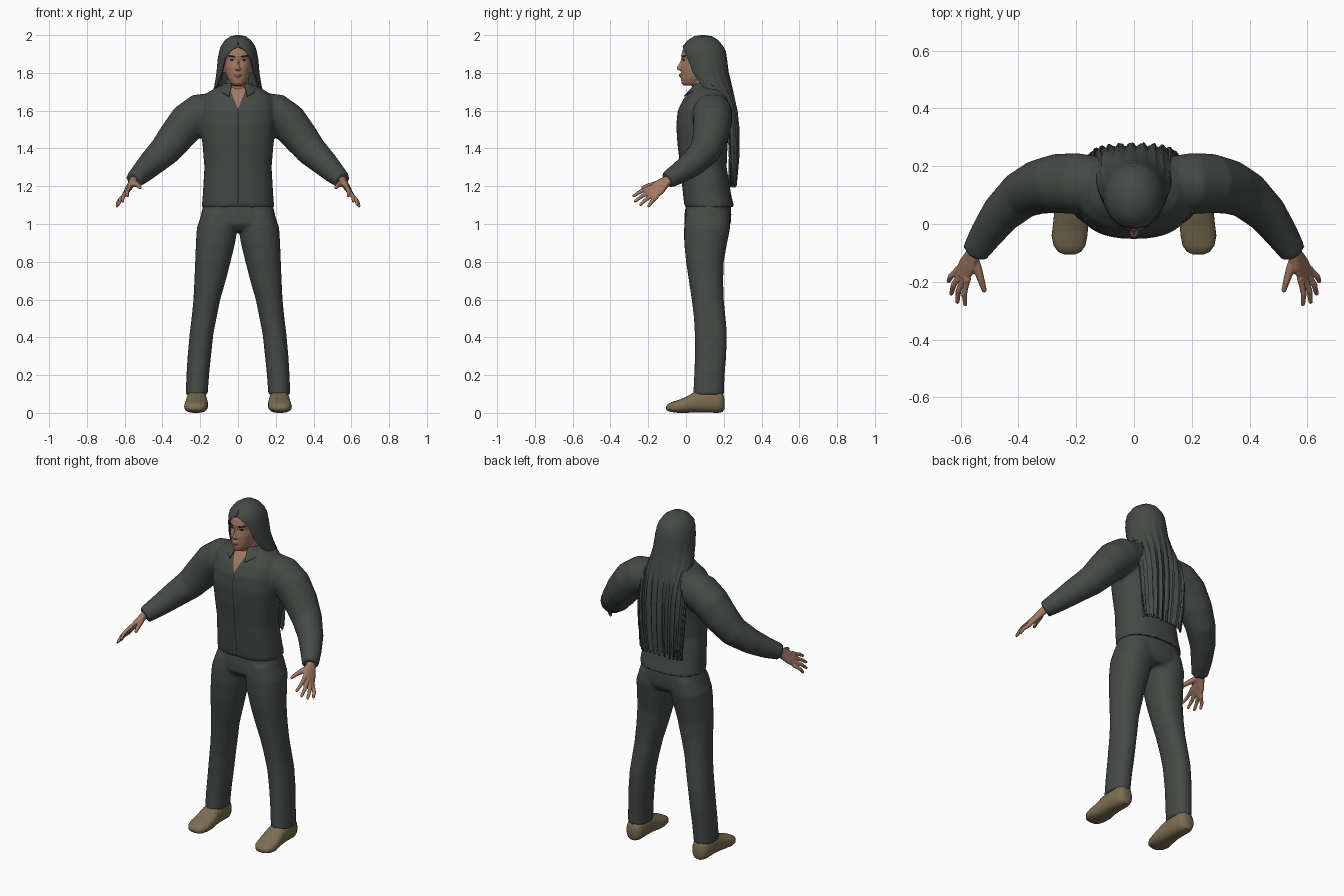
import bpy, bmesh, math
from mathutils import Vector as V

if "Cube" in bpy.data.objects:
    bpy.data.objects.remove(bpy.data.objects["Cube"])


def mat(name, rgb):
    m = bpy.data.materials.new(name)
    m.diffuse_color = (*rgb, 1)
    m.use_nodes = True
    m.node_tree.nodes["Principled BSDF"].inputs["Base Color"].default_value = m.diffuse_color
    return m


CLOTH = mat("dark grey green", (0.058, 0.069, 0.062))
SKIN = mat("skin", (0.36, 0.19, 0.125))
SHOE = mat("tan brown", (0.20, 0.155, 0.085))
DARK = mat("near black", (0.012, 0.011, 0.01))
LIPS = mat("lip red brown", (0.25, 0.10, 0.075))
WHITE = mat("eye white", (0.45, 0.40, 0.36))


def sp(a, e):
    return math.copysign(abs(a) ** (2 / e), a)


def loft(bm, rings, n=28, e=2.0):
    """Skin a closed skin over rings given as (centre, half axis, half axis)."""
    rows = []
    for c, u, v in rings:
        ang = [2 * math.pi * i / n for i in range(n)]
        rows.append([bm.verts.new(V(c) + V(u) * sp(math.cos(a), e) + V(v) * sp(math.sin(a), e)) for a in ang])
    faces = [bm.faces.new((r[i], r[(i + 1) % n], q[(i + 1) % n], q[i]))
             for r, q in zip(rows, rows[1:]) for i in range(n)]
    faces += [bm.faces.new(rows[0]), bm.faces.new(rows[-1])]
    bmesh.ops.recalc_face_normals(bm, faces=faces)


def stack(bm, levels, e=2.0, n=28):
    """Upright body: (z, centre x, front y, back y, half width)."""
    loft(bm, [((x, (f + b) / 2, z), (w, 0, 0), (0, (b - f) / 2, 0)) for z, x, f, b, w in levels], n, e)


def tube(bm, pts, radii, n=20, round_end=False):
    pts, radii = [V(p) for p in pts], list(radii)
    if round_end:
        d = (pts[-1] - pts[-2]).normalized()
        pts.append(pts[-1] + d * radii[-1] * 0.7)
        radii.append(radii[-1] * 0.6)
    rings = []
    for i, p in enumerate(pts):
        t = (pts[min(i + 1, len(pts) - 1)] - pts[max(i - 1, 0)]).normalized()
        u = t.cross(V((0, 1, 0.3))).normalized()
        rings.append((p, u * radii[i], t.cross(u).normalized() * radii[i]))
    loft(bm, rings, n)


def finish(name, bm, mats, voxel=0, smooth=0, thick=0):
    """Turn the bmesh into an object, merging overlapping pieces if asked."""
    me = bpy.data.meshes.new(name)
    bm.to_mesh(me)
    bm.free()
    ob = bpy.data.objects.new(name, me)
    bpy.context.collection.objects.link(ob)
    if thick:
        m = ob.modifiers.new("thickness", 'SOLIDIFY')
        m.thickness, m.offset = thick, -1
    if voxel:
        m = ob.modifiers.new("merge", 'REMESH')
        m.mode, m.voxel_size = 'VOXEL', voxel
    if smooth:
        m = ob.modifiers.new("soften", 'SMOOTH')
        m.factor, m.iterations = 0.5, smooth
    dg = bpy.context.evaluated_depsgraph_get()
    ob.data = bpy.data.meshes.new_from_object(ob.evaluated_get(dg))
    ob.modifiers.clear()
    ob.data.materials.clear()
    for m in mats:
        ob.data.materials.append(m)
    for p in ob.data.polygons:
        p.use_smooth, p.material_index = True, 0
    bpy.ops.object.select_all(action='DESELECT')
    ob.select_set(True)
    bpy.context.view_layer.objects.active = ob
    bpy.ops.object.shade_smooth_by_angle(angle=math.radians(50))
    return ob


# shirt: torso and both sleeves merged
bm = bmesh.new()
stack(bm, [(1.09, 0, -.008, .255, .192), (1.15, 0, -.015, .24, .187), (1.3, 0, -.03, .215, .178),
           (1.42, 0, -.045, .22, .188), (1.52, 0, -.052, .235, .2), (1.6, 0, -.044, .24, .2),
           (1.66, 0, -.015, .238, .19), (1.70, 0, .018, .225, .155), (1.735, 0, .05, .19, .09)], 2.4, 40)
for s in (-1, 1):
    tube(bm, [(s * .1, .14, 1.61), (s * .2, .14, 1.585), (s * .265, .14, 1.54), (s * .33, .128, 1.46),
              (s * .39, .1, 1.385), (s * .46, .035, 1.32), (s * .51, -.035, 1.27), (s * .552, -.1, 1.232)],
         [.09, .106, .103, .094, .083, .07, .058, .046], 28)
shirt = finish("shirt", bm, [CLOTH, SKIN, DARK], 0.01, 5)

# open neck and front seam cut into the shirt
NOTCH, SLOPE = 1.61, 0.42
bm = bmesh.new()
bm.from_mesh(shirt.data)
for s in (-1, 1):
    for co, no in (((0, 0, NOTCH), (s, 0, -SLOPE)), ((s * .0018, 0, 0), (1, 0, 0))):
        bmesh.ops.bisect_plane(bm, geom=bm.verts[:] + bm.edges[:] + bm.faces[:], plane_co=co, plane_no=no)
for f in bm.faces:
    c = f.calc_center_median()
    if c.y < .1 and c.z > NOTCH and abs(c.x) < (c.z - NOTCH) * SLOPE:
        f.material_index = 1
    elif c.y < .05 and abs(c.x) < .0018 and 1.1 < c.z < NOTCH:
        f.material_index = 2
bm.to_mesh(shirt.data)
bm.free()

# collar
bm = bmesh.new()
rows = []
for k in range(4):
    t, row = k / 3, []
    for i in range(33):
        a = math.radians(26 + (360 - 52) * i / 32)
        dip = max(0, math.cos(a)) ** 3
        row.append(bm.verts.new(((.07 + .042 * t) * math.sin(a),
                                 .105 - (.078 + .052 * t) * math.cos(a) + .02 * (1 - t) * dip,
                                 1.745 - t * (.035 + .045 * dip))))
    rows.append(row)
for r, q in zip(rows, rows[1:]):
    for i in range(32):
        bm.faces.new((r[i], r[i + 1], q[i + 1], q[i]))
bmesh.ops.recalc_face_normals(bm, faces=bm.faces)
finish("collar", bm, [CLOTH], thick=.006)

# trousers: hips and both legs merged
bm = bmesh.new()
stack(bm, [(1.115, 0, 0, .238, .18), (1.05, 0, -.008, .24, .197), (1.0, 0, -.01, .237, .205),
           (.965, 0, .02, .215, .17)], 2.4)
for s in (-1, 1):
    stack(bm, [(1.06, s * .1, 0, .23, .09), (.98, s * .11, -.01, .234, .108), (.9, s * .119, -.01, .218, .104),
               (.8, s * .133, .0, .2, .094), (.7, s * .148, .015, .197, .083), (.6, s * .165, .03, .2, .071),
               (.5, s * .18, .042, .21, .066), (.42, s * .193, .046, .217, .063), (.3, s * .205, .047, .213, .062),
               (.2, s * .213, .043, .205, .06), (.095, s * .219, .038, .2, .058)], 2.2)
finish("trousers", bm, [CLOTH], 0.01, 4)

# shoes, heel to toe
for s, side in ((-1, "left"), (1, "right")):
    bm = bmesh.new()
    prof = [(.203, .02, .02, .075), (.195, .04, .005, .11), (.17, .051, 0, .125), (.1, .052, .002, .125),
            (.05, .056, .003, .112), (0, .061, 0, .085), (-.04, .062, 0, .068), (-.075, .055, .004, .058),
            (-.096, .04, .01, .047), (-.105, .02, .017, .036)]
    loft(bm, [((s * (.219 + .004 * (y < 0)), y, (lo + hi) / 2), (w, 0, 0), (0, 0, (hi - lo) / 2))
              for y, w, lo, hi in prof], 28, 2.5)
    finish(side + "_shoe", bm, [SHOE])

    # hand: wrist, palm, four fingers and thumb merged
    def m(p):
        return V((p[0] * s, p[1], p[2]))
    bm = bmesh.new()
    wrist, index, pinky = m((.555, -.1, 1.228)), m((.578, -.198, 1.19)), m((.613, -.162, 1.137))
    mid, across = (index + pinky) / 2, (index - pinky) / 2
    thin = across.cross(mid - wrist).normalized() * .015
    back = (wrist - mid) * .25
    loft(bm, [(wrist - (mid - wrist) * .35, across * .75, thin * 1.6), (wrist, across * .75, thin * 1.4),
              (wrist.lerp(mid, .5), across * 1.15, thin * 1.15), (mid, across * 1.15, thin * .8)], 20, 2.4)
    tips = [(.584, -.278, 1.148), (.611, -.270, 1.120), (.632, -.242, 1.102), (.641, -.198, 1.094)]
    for k, tip in enumerate(tips):
        base = index.lerp(pinky, k / 3)
        bend = base.lerp(m(tip), .55) + V((s * .006, 0, .004))
        tube(bm, [base + back * .5, base, bend, m(tip)], [.011, .0115, .0105, .008], 12, True)
    tube(bm, [m((.556, -.115, 1.222)), m((.541, -.155, 1.213)), m((.527, -.2, 1.203)), m((.518, -.23, 1.192))],
         [.017, .016, .012, .009], 12, True)
    finish(side + "_hand", bm, [SKIN], 0.004, 2)

# head: skull, jaw, neck, nose and ears merged
bm = bmesh.new()
stack(bm, [(1.732, 0, -.012, .06, .024), (1.745, 0, -.024, .1, .04), (1.77, 0, -.027, .13, .056),
           (1.80, 0, -.027, .16, .066), (1.83, 0, -.027, .18, .073), (1.862, 0, -.02, .19, .076),
           (1.89, 0, -.026, .19, .077), (1.92, 0, -.018, .18, .074), (1.95, 0, .005, .165, .06),
           (1.975, 0, .045, .13, .03)], 2.15, 36)
stack(bm, [(1.64, 0, .03, .17, .068), (1.70, 0, .032, .16, .06), (1.80, 0, .035, .16, .057)])
stack(bm, [(1.812, 0, -.036, .02, .014), (1.82, 0, -.05, .02, .018), (1.828, 0, -.05, .02, .013),
           (1.85, 0, -.036, .02, .008), (1.875, 0, -.026, .02, .007)], n=16)
stack(bm, [(1.777, 0, -.033, .02, .017), (1.786, 0, -.038, .02, .024), (1.796, 0, -.036, .02, .018)], n=16)
for s in (-1, 1):
    stack(bm, [(1.80, s * .074, .055, .075, .006), (1.83, s * .078, .05, .09, .009),
               (1.86, s * .08, .05, .1, .009)], n=12)
head = finish("head", bm, [SKIN, DARK, LIPS, WHITE], 0.0036, 2)

# brows, eyes and lips
for p in head.data.polygons:
    x, y, z = abs(p.center.x), p.center.y, p.center.z
    if y > .03:
        continue
    if ((x - .034) / .021) ** 2 + ((z - .14 * (x - .034) - 1.888) / .0055) ** 2 < 1:
        p.material_index = 1
    elif ((x - .033) / .017) ** 2 + ((z - 1.868) / .0065) ** 2 < 1:
        p.material_index = 1 if abs(x - .033) < .008 or z > 1.869 else 3
    elif (x / .025) ** 2 + ((z - 1.787) / .0095) ** 2 < 1:
        p.material_index = 2

# long hair: open rings (z, centre y, half width, half depth, face gap in degrees)
LEVELS = [(2.0, .09, .008, .01, 0), (1.994, .09, .04, .048, 0), (1.974, .09, .069, .08, 0),
          (1.94, .09, .092, .108, 2), (1.915, .095, .1, .116, 24), (1.87, .1, .108, .118, 41),
          (1.80, .112, .114, .114, 49), (1.74, .132, .124, .108, 60), (1.68, .17, .138, .083, 75),
          (1.6, .213, .149, .055, 84), (1.5, .235, .154, .042, 88), (1.35, .24, .146, .035, 90),
          (1.21, .236, .128, .026, 90)]
N = 72
bm = bmesh.new()
rows = []
for z, cy, rx, ry, gap in LEVELS:
    row = []
    for i in range(N + 1):
        a = math.radians(gap + (360 - 2 * gap) * i / N)
        low = min(1, max(0, (1.85 - z) / .3))
        strand = low * (.006 * math.sin(i * 1.05) + .003 * math.sin(i * 2.3))
        rag = .018 * math.sin(i * 1.7) * math.sin(i * .6) if z < 1.25 else 0
        row.append(bm.verts.new((rx * math.sin(a), cy - ry * math.cos(a) + strand, z + rag)))
    rows.append(row)
for r, q in zip(rows, rows[1:]):
    for i in range(N):
        bm.faces.new((r[i], q[i], q[i + 1], r[i + 1]))
bm.faces.new(rows[0])
bmesh.ops.remove_doubles(bm, verts=bm.verts, dist=1e-5)
bmesh.ops.recalc_face_normals(bm, faces=bm.faces)
if sum(f.normal.y for f in bm.faces if f.calc_center_median().y > .2) < 0:
    bmesh.ops.reverse_faces(bm, faces=bm.faces)
finish("long_hair", bm, [CLOTH], thick=.009)
